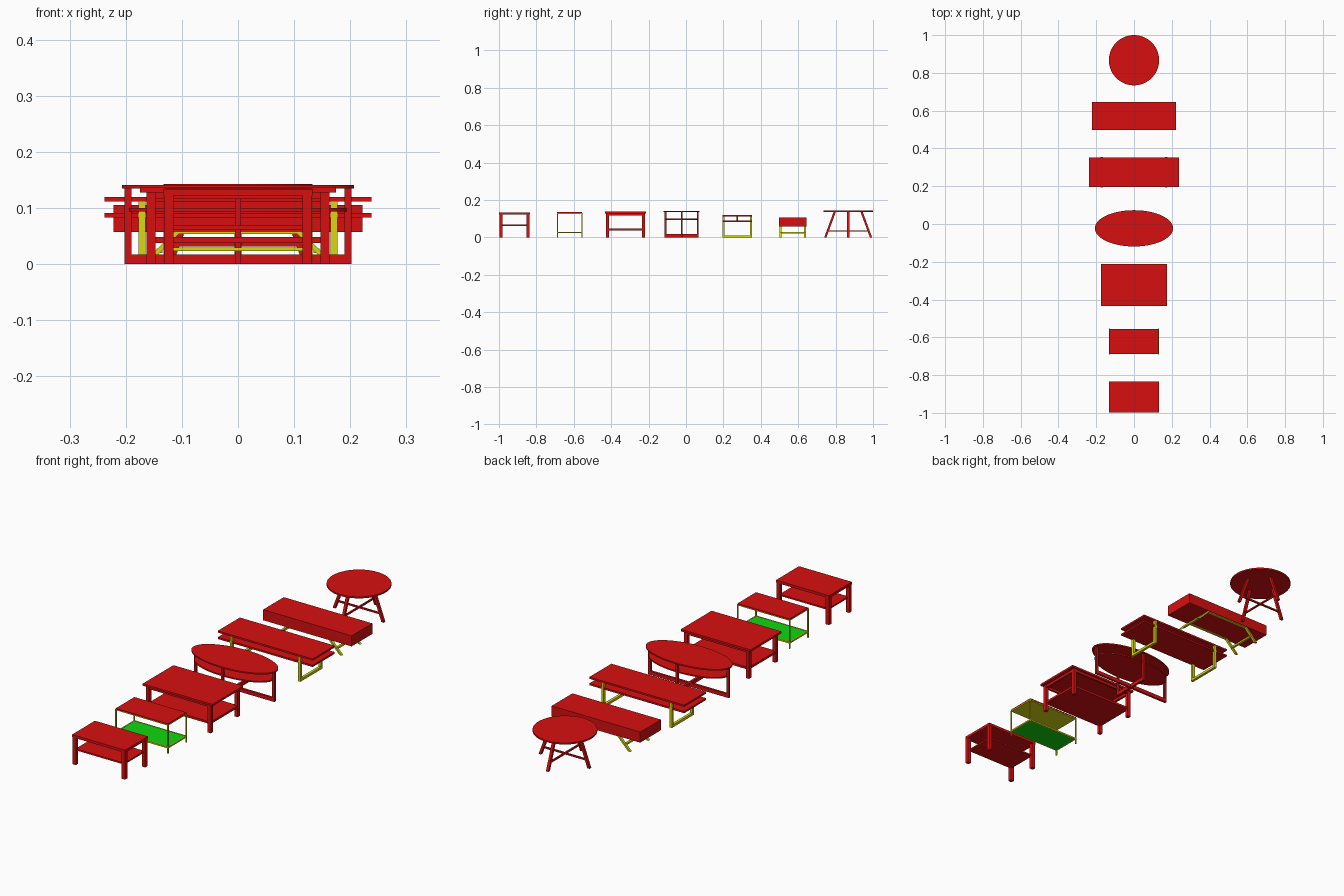
import bpy
from mathutils import Vector

if "Cube" in bpy.data.objects:
    bpy.data.objects.remove(bpy.data.objects["Cube"], do_unlink=True)


def material(name, rgb):
    m = bpy.data.materials.new(name)
    m.use_nodes = True
    m.diffuse_color = (*rgb, 1)
    m.node_tree.nodes["Principled BSDF"].inputs["Base Color"].default_value = (*rgb, 1)
    return m


RED = material("red", (0.68, 0.005, 0.005))
YELLOW = material("yellow", (0.68, 0.68, 0.005))
GREEN = material("green", (0.005, 0.68, 0.005))
SIGNS = [(sx, sy) for sx in (-1, 1) for sy in (-1, 1)]


def box(name, x, y, z, mat=RED):
    """Box from (min, max) pairs on each axis."""
    lo, hi = zip(x, y, z)
    bpy.ops.mesh.primitive_cube_add(size=1)
    o = bpy.context.object
    o.name = name
    o.location = [(a + b) / 2 for a, b in zip(lo, hi)]
    o.scale = [b - a for a, b in zip(lo, hi)]
    o.data.materials.append(mat)
    return o


def span(centre, half):
    return (centre - half, centre + half)


def slab(name, hx, cy, hy, z, mat=RED):
    return box(name, span(0, hx), span(cy, hy), z, mat)


def legs(name, hx, cy, hy, w, z, mat=RED):
    """Four upright legs whose outer corners lie at hx, hy."""
    for sx, sy in SIGNS:
        box(name, span(sx * (hx - w / 2), w / 2), span(cy + sy * (hy - w / 2), w / 2), z, mat)


def disc(name, rx, cy, ry, z):
    bpy.ops.mesh.primitive_cylinder_add(vertices=64, radius=1, depth=1,
                                        location=(0, cy, sum(z) / 2))
    o = bpy.context.object
    o.name = name
    o.scale = (rx, ry, z[1] - z[0])
    o.data.materials.append(RED)
    bpy.ops.object.shade_smooth_by_angle()


def strut(name, a, b, w, mat=RED):
    """Slanted bar with level ends, running from foot a to head b."""
    o = box(name, (-0.5, 0.5), (-0.5, 0.5), (-0.5, 0.5), mat)
    o.location, o.scale = (0, 0, 0), (1, 1, 1)
    for v in o.data.vertices:
        end = Vector(b if v.co.z > 0 else a)
        v.co = end + Vector((v.co.x * w, v.co.y * w, 0))


# Plain table with shelf
y = -0.917
slab("plain_top", 0.133, y, 0.082, (0.122, 0.134))
legs("plain_leg", 0.132, y, 0.081, 0.017, (0, 0.122))
slab("plain_shelf", 0.122, y, 0.072, (0.062, 0.069))

# Thin metal frame table with green shelf
y = -0.622
slab("frame_table_top", 0.131, y, 0.067, (0.13, 0.135))
slab("frame_top_underside", 0.131, y, 0.066, (0.126, 0.13), YELLOW)
legs("frame_leg", 0.133, y, 0.068, 0.005, (0, 0.131), YELLOW)
slab("frame_shelf", 0.127, y, 0.062, (0.023, 0.029), GREEN)
for s in (-1, 1):
    slab("frame_long_rail", 0.129, y + s * 0.0645, 0.0025, (0.023, 0.03), YELLOW)
    box("frame_short_rail", span(s * 0.1295, 0.0025), span(y, 0.064), (0.023, 0.03), YELLOW)

# Large table with apron and shelf
y = -0.323
slab("large_top", 0.175, y, 0.11, (0.128, 0.137))
legs("large_leg", 0.163, y, 0.104, 0.016, (0, 0.128))
for s in (-1, 1):
    slab("large_long_apron", 0.155, y + s * 0.097, 0.004, (0.116, 0.128))
    box("large_short_apron", span(s * 0.156, 0.004), span(y, 0.097), (0.116, 0.128))
slab("large_shelf", 0.158, y, 0.099, (0.038, 0.048))

# Oval table on a crossed frame
y = -0.023
disc("oval_top", 0.207, y, 0.096, (0.135, 0.141))
disc("oval_shelf", 0.194, y, 0.088, (0.094, 0.1))
slab("oval_long_foot", 0.202, y, 0.005, (0, 0.017))
slab("oval_cross_foot", 0.005, y, 0.091, (0, 0.017))
for s in (-1, 1):
    box("oval_end_leg", span(s * 0.196, 0.006), span(y, 0.005), (0.017, 0.135))
    box("oval_side_leg", span(0, 0.005), span(y + s * 0.086, 0.005), (0.017, 0.135))

# Double board table on yellow loop legs
y = 0.274
slab("double_upper_board", 0.238, y, 0.079, (0.112, 0.12))
slab("double_lower_board", 0.238, y, 0.079, (0.083, 0.091))
slab("double_spacer", 0.16, y, 0.004, (0.091, 0.112))
legs("loop_leg", 0.177, y, 0.08, 0.012, (0.01, 0.112), YELLOW)
for s in (-1, 1):
    box("loop_foot", span(s * 0.171, 0.006), span(y, 0.08), (0, 0.011), YELLOW)

# Box table on splayed yellow legs
y = 0.571
slab("box_body", 0.222, y, 0.074, (0.057, 0.105))
for sx, sy in SIGNS:
    strut("splayed_leg", (sx * 0.165, y + sy * 0.066, 0), (sx * 0.108, y + sy * 0.066, 0.057),
          0.011, YELLOW)
for s in (-1, 1):
    box("splayed_crossbar", span(s * 0.14, 0.005), span(y, 0.066), (0.02, 0.028), YELLOW)
    slab("splayed_rail", 0.11, y + s * 0.066, 0.0055, (0.054, 0.0575), YELLOW)

# Round table on four splayed legs with crossed stretchers
y = 0.867
disc("round_top", 0.133, y, 0.133, (0.136, 0.143))
for dx, dy in ((1, 0), (-1, 0), (0, 1), (0, -1)):
    strut("round_leg", (dx * 0.122, y + dy * 0.122, 0), (dx * 0.072, y + dy * 0.072, 0.136), 0.012)
slab("round_long_stretcher", 0.108, y, 0.0035, (0.031, 0.038))
slab("round_cross_stretcher", 0.0035, y, 0.108, (0.031, 0.038))
